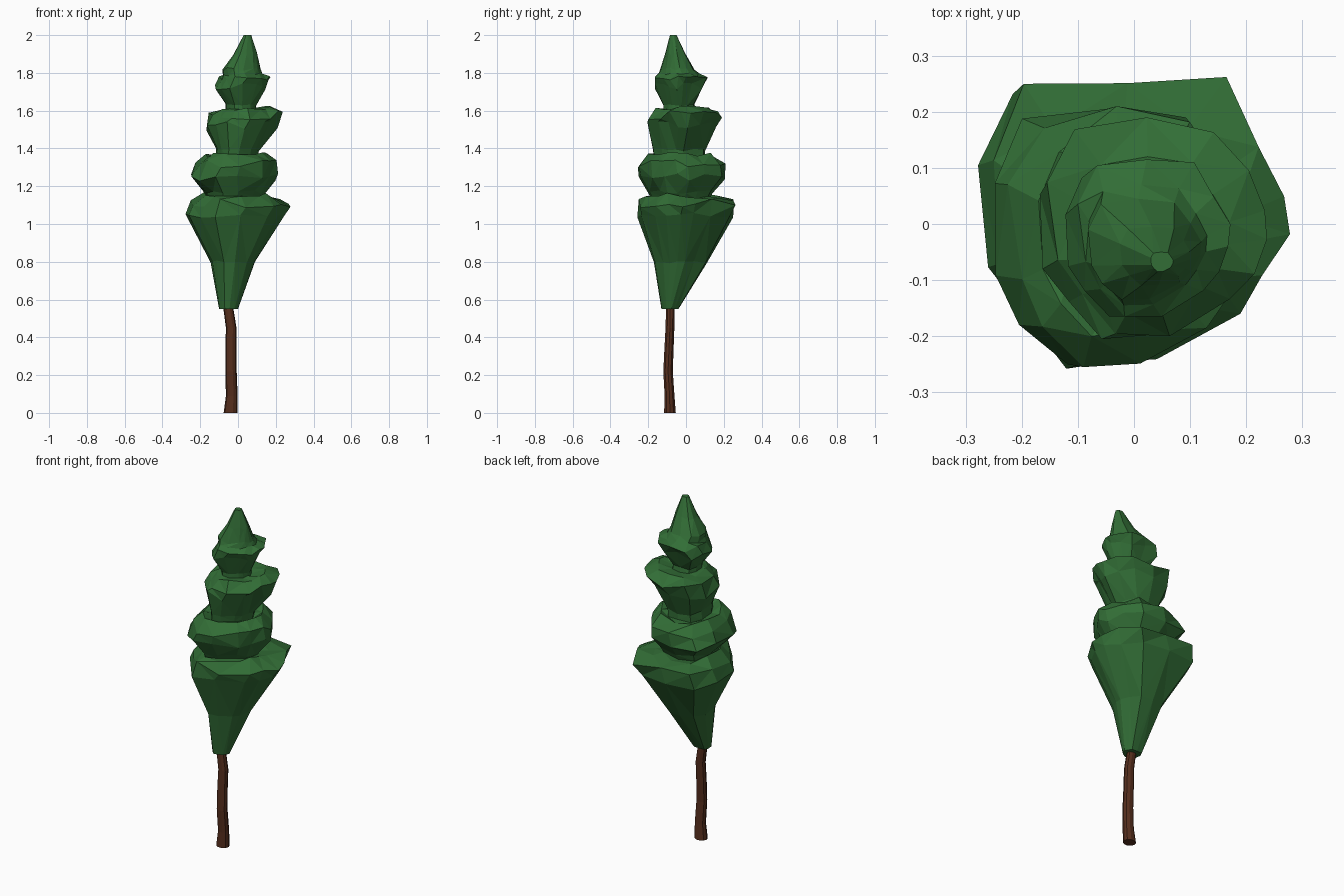
import bpy, bmesh, math, random
from mathutils import Vector

if "Cube" in bpy.data.objects:
    bpy.data.objects.remove(bpy.data.objects["Cube"])

random.seed(4)


def material(name, color):
    m = bpy.data.materials.new(name)
    m.diffuse_color = color
    m.use_nodes = True
    m.node_tree.nodes["Principled BSDF"].inputs["Base Color"].default_value = m.diffuse_color
    return m


def loft(name, rings, mat, facet=False):
    """Skin a stack of equal-length point rings, capped at both ends."""
    bm = bmesh.new()
    loops = [[bm.verts.new(p) for p in ring] for ring in rings]
    n = len(loops[0])
    for a, b in zip(loops, loops[1:]):
        for i in range(n):
            j = (i + 1) % n
            bm.faces.new((a[i], a[j], b[j], b[i]))
    bm.faces.new(loops[0][::-1])
    bm.faces.new(loops[-1])
    bmesh.ops.recalc_face_normals(bm, faces=bm.faces)
    if facet:
        bmesh.ops.triangulate(bm, faces=bm.faces[:], quad_method='SHORT_EDGE')
    me = bpy.data.meshes.new(name)
    bm.to_mesh(me)
    bm.free()
    me.materials.append(mat)
    ob = bpy.data.objects.new(name, me)
    bpy.context.collection.objects.link(ob)
    return ob


# Irregular plan outline shared by all foliage tiers (normalised to +-1)
OUTLINE = [(1, .17), (.97, -.1), (.83, -.4), (.63, -.63), (.1, -.96),
           (-.4, -1), (-.72, -.64), (-.93, -.3), (-1, .42), (-.78, .94),
           (-.1, 1), (.54, .95), (.8, .52)][::-1]


def fit(values, lo, hi):
    a, b = min(values), max(values)
    return [lo + (v - a) / (b - a) * (hi - lo) for v in values]


def foliage_ring(z, x0, x1, y0, y1, jag):
    """Ragged outline fitted to x/y limits; upper tiers slightly rounder."""
    round_off = 0 if z < 1.16 else .2
    us, vs, zs = [], [], []
    for u, v in OUTLINE:
        length = math.hypot(u, v)
        k = 1 + (1 / length - 1) * round_off - random.uniform(0, 1.2) * jag
        us.append(u * k)
        vs.append(v * k)
        zs.append(z + random.uniform(-1, 1) * jag * .3)
    return [Vector(p) for p in zip(fit(us, x0, x1), fit(vs, y0, y1), zs)]


# Foliage: z, x limits, y limits, raggedness
PROFILE = [
    # lowest tier with its long taper
    (.55, -.10, .00, -.13, -.04, 0),
    (.80, -.145, .09, -.17, .11, .03),
    (1.045, -.278, .25, -.258, .25, .05),
    (1.11, -.25, .278, -.25, .262, .08),
    (1.15, -.18, .18, -.21, .17, .06),
    (1.14, -.165, .13, -.185, .125, .03),
    # second tier
    (1.17, -.175, .145, -.20, .14, .03),
    (1.25, -.248, .212, -.25, .205, .08),
    (1.32, -.225, .208, -.255, .21, .08),
    (1.365, -.17, .15, -.20, .14, .05),
    (1.355, -.12, .105, -.17, .10, .03),
    # third tier
    (1.39, -.115, .11, -.175, .10, .03),
    (1.52, -.168, .21, -.205, .16, .08),
    (1.575, -.155, .237, -.20, .19, .08),
    (1.61, -.09, .17, -.16, .12, .05),
    (1.605, -.065, .095, -.12, .05, .02),
    # fourth tier
    (1.63, -.065, .095, -.12, .045, .02),
    (1.73, -.122, .15, -.165, .09, .06),
    (1.77, -.10, .172, -.165, .115, .05),
    (1.79, -.08, .13, -.145, .07, .03),
    # pointed top
    (1.82, -.082, .12, -.135, .045, .03),
    (1.90, -.025, .10, -.11, -.005, .03),
    (2.00, .03, .07, -.085, -.05, 0),
]
leaf = material("leaf_green", (.032, .155, .037, 1))
loft("foliage", [foliage_ring(*p) for p in PROFILE], leaf, facet=True)

# Crooked trunk: z, centre x, centre y, radius
TRUNK = [(0, -.039, -.085, .037), (.09, -.033, -.087, .031),
         (.22, -.037, -.095, .030), (.34, -.038, -.09, .029),
         (.45, -.036, -.085, .028), (.58, -.055, -.083, .026)]
bark = material("bark_brown", (.09, .027, .012, 1))
loft("trunk", [[Vector((x + r * math.cos(i * math.tau / 10),
                        y + r * .88 * math.sin(i * math.tau / 10), z))
                for i in range(10)] for z, x, y, r in TRUNK], bark)
